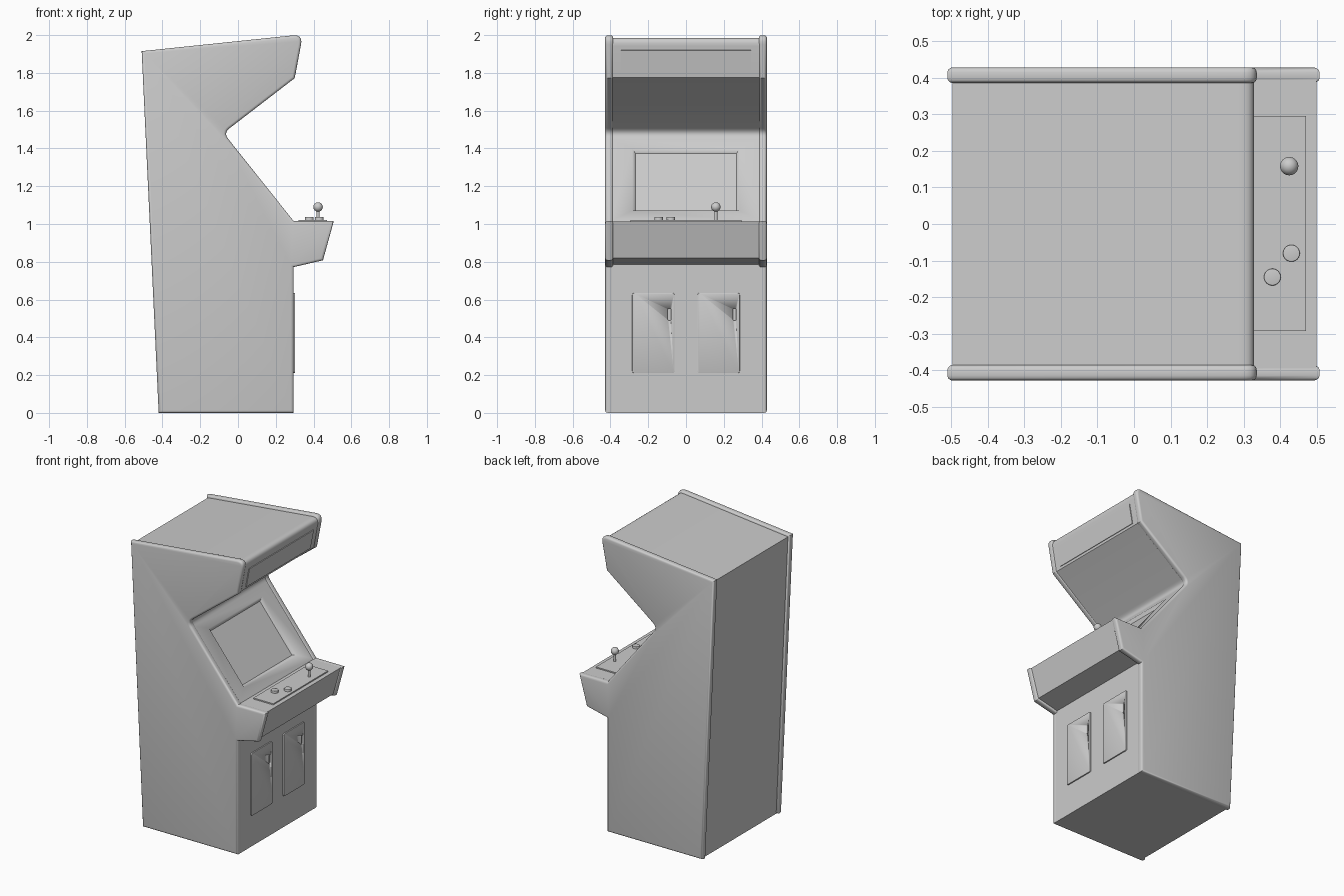
import bpy, bmesh, math
from mathutils import Vector

if "Cube" in bpy.data.objects:
    bpy.data.objects.remove(bpy.data.objects["Cube"])

X, Y, Z = Vector((1, 0, 0)), Vector((0, 1, 0)), Vector((0, 0, 1))


def finish(bm, name, angle=40):
    bmesh.ops.recalc_face_normals(bm, faces=bm.faces[:])
    mesh = bpy.data.meshes.new(name)
    bm.to_mesh(mesh)
    bm.free()
    ob = bpy.data.objects.new(name, mesh)
    bpy.context.collection.objects.link(ob)
    bpy.ops.object.select_all(action='DESELECT')
    ob.select_set(True)
    bpy.context.view_layer.objects.active = ob
    bpy.ops.object.shade_smooth_by_angle(angle=math.radians(angle))
    return ob


def prism(name, pts, origin, u, v, d0, d1, end_pts=None, bevel=0, both=True, segs=3):
    """Loft a 2D outline in the (u, v) plane from depth d0 to d1 along u x v."""
    bm = bmesh.new()
    n = u.cross(v)
    o = Vector(origin)
    a = [bm.verts.new(o + u * p + v * q + n * d0) for p, q in pts]
    b = [bm.verts.new(o + u * p + v * q + n * d1) for p, q in (end_pts or pts)]
    caps = [bm.faces.new(b)]
    other = bm.faces.new(a[::-1])
    if both:
        caps.append(other)
    for i in range(len(a)):
        j = (i + 1) % len(a)
        bm.faces.new((a[i], a[j], b[j], b[i]))
    bmesh.ops.recalc_face_normals(bm, faces=bm.faces[:])
    if bevel:
        edges = list({e for f in caps for e in f.edges})
        bmesh.ops.bevel(bm, geom=edges, offset=bevel, segments=segs, profile=0.5, affect='EDGES')
    return finish(bm, name)


def outline(corners, steps=6):
    """Points (x, z) or (x, z, t): t rounds the corner with tangent length t."""
    out = []
    for i, c in enumerate(corners):
        p = Vector(c[:2])
        if len(c) == 2:
            out.append(p)
            continue
        s = p + (Vector(corners[i - 1][:2]) - p).normalized() * c[2]
        e = p + (Vector(corners[(i + 1) % len(corners)][:2]) - p).normalized() * c[2]
        for k in range(steps + 1):
            t = k / steps
            out.append(s * (1 - t) ** 2 + p * 1.2 * t * (1 - t) * 2 / 1.2 + e * t * t)
    return out


def rect(a0, a1, b0, b1, r=0):
    c = [(a0, b0), (a1, b0), (a1, b1), (a0, b1)]
    return outline([(*p, r) for p in c], 4) if r else c


def cut(target, cutter):
    cutter.hide_render = True
    mod = target.modifiers.new("recess", 'BOOLEAN')
    mod.operation, mod.solver, mod.object = 'DIFFERENCE', 'EXACT', cutter
    bpy.ops.object.select_all(action='DESELECT')
    bpy.context.view_layer.objects.active = target
    target.select_set(True)
    bpy.ops.object.modifier_apply(modifier=mod.name)
    bpy.data.objects.remove(cutter)


def cylinder(name, x, y, z0, z1, r, bevel=0):
    pts = [(r * math.cos(k * math.tau / 32), r * math.sin(k * math.tau / 32)) for k in range(32)]
    return prism(name, pts, (x, y, 0), X, Y, z0, z1, bevel=bevel, both=False)


# side panels with rounded edge trim
side = outline([(-.42, 0), (.295, 0), (.295, .772), (.45, .808), (.507, 1.015), (.295, 1.015),
                (-.077, 1.482, .04), (.30, 1.772), (.344, 2.004, .055), (-.51, 1.915)])
for label, y0, y1 in (("left", .385, .428), ("right", -.428, -.385)):
    prism(label + "_side_panel", side, (0, 0, 0), X, Z, y0, y1, bevel=.014)

# inner cabinet body, slightly inset between the panels
core = outline([(-.407, 0), (.294, 0), (.294, .785), (.443, .82), (.499, 1.014), (.291, 1.014),
                (-.082, 1.482, .04), (.296, 1.775), (.336, 1.991, .05), (-.496, 1.903)])
body = prism("cabinet_body", core, (0, 0, 0), X, Z, -.403, .403)

# recessed screen
slope = Vector((-.373, 0, .468)).normalized()
inset, depth = .018, .022
front = (-.285 - inset, .285 + inset, .072 - inset, .494 + inset)
back = (-.285 + inset, .285 - inset, .072 + inset, .494 - inset)
cut(body, prism("screen_cutter", rect(*back), (.291, 0, 1.014), Y, slope, -depth, depth, rect(*front)))

# header sign plate
tilt = Vector((.04, 0, .216)).normalized()
prism("header_plate", rect(-.345, .345, .016, .148), (.296, 0, 1.775), Y, tilt, -.01, .005)

# lower doors with handle slots
for label, y in (("left", .06), ("right", -.285)):
    door = prism(label + "_door", rect(y, y + .225, .21, .635, .014), (0, 0, 0), Y, Z, .28, .302,
                 bevel=.003, both=False, segs=2)
    cut(door, prism("slot_cutter", rect(y + .188, y + .206, .49, .552, .006), (0, 0, 0), Y, Z, .294, .32))

# control plate, buttons and joystick
prism("control_plate", rect(.32, .47, -.293, .295), (0, 0, 0), X, Y, 1.005, 1.022)
for i, (x, y) in enumerate(((.43, -.08), (.378, -.145))):
    cylinder(f"button_{i + 1}", x, y, 1.015, 1.037, .023, .003)
cylinder("joystick_shaft", .424, .158, 1.015, 1.08, .008)
bm = bmesh.new()
bmesh.ops.create_uvsphere(bm, u_segments=32, v_segments=16, radius=.025)
ball = finish(bm, "joystick_ball")
ball.location = (.424, .158, 1.09)
